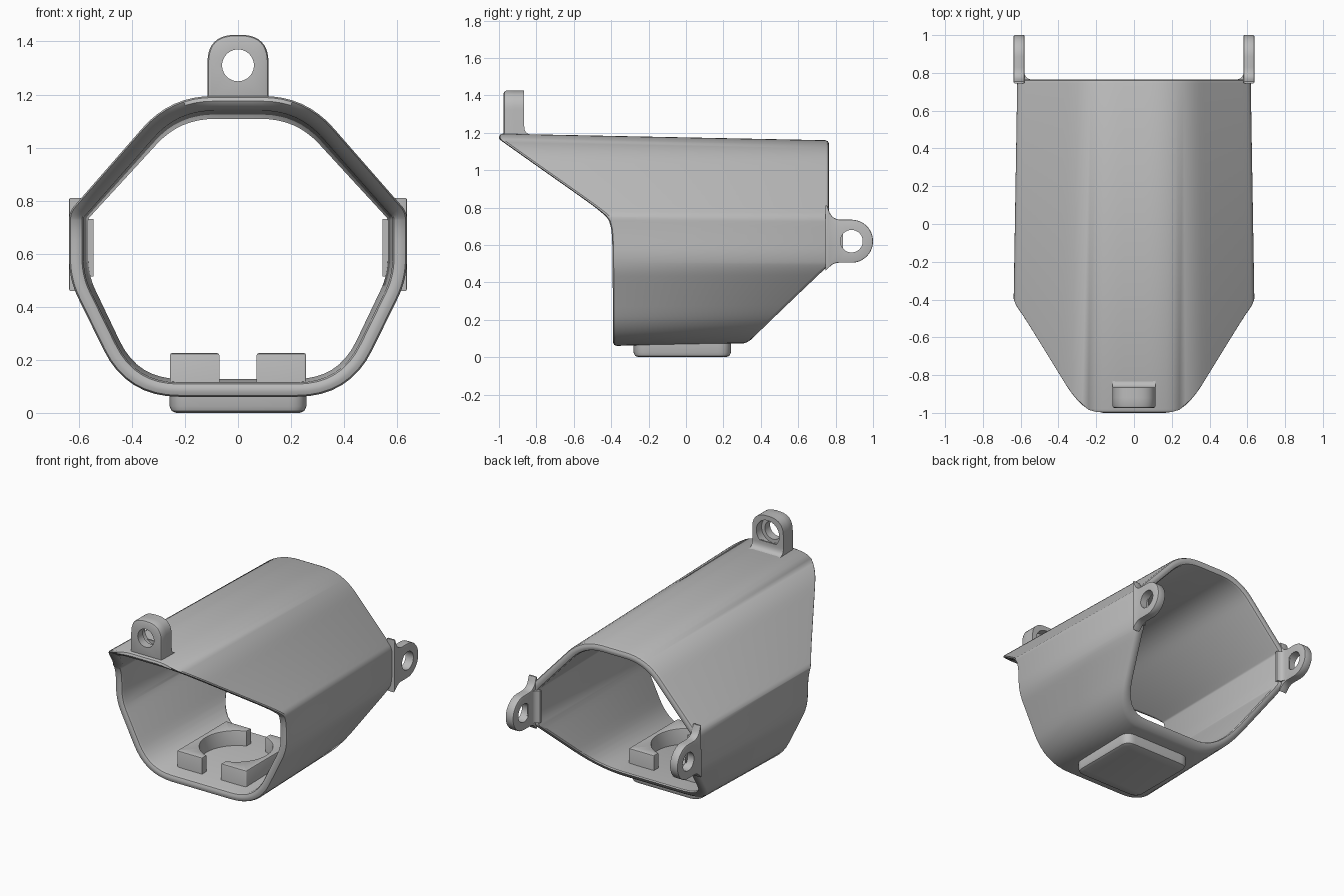
import bpy, bmesh, math
from mathutils import Vector

cube = bpy.data.objects.get("Cube")
if cube:
    bpy.data.objects.remove(cube, do_unlink=True)

grey = bpy.data.materials.new("plain grey")
grey.use_nodes = True
COLOUR = (0.5, 0.5, 0.5, 1)
grey.diffuse_color = COLOUR
grey.node_tree.nodes["Principled BSDF"].inputs["Base Color"].default_value = COLOUR


def finish(name, bm):
    bmesh.ops.recalc_face_normals(bm, faces=bm.faces)
    mesh = bpy.data.meshes.new(name)
    bm.to_mesh(mesh)
    bm.free()
    mesh.materials.append(grey)
    ob = bpy.data.objects.new(name, mesh)
    bpy.context.collection.objects.link(ob)
    bpy.ops.object.select_all(action='DESELECT')
    ob.select_set(True)
    bpy.context.view_layer.objects.active = ob
    bpy.ops.object.shade_smooth_by_angle(angle=math.radians(32))
    return ob


def rounded(corners, seg=8):
    """Closed outline from (u, v, fillet length) corners, counter-clockwise."""
    out = []
    for i, (u, v, f) in enumerate(corners):
        p = Vector((u, v))
        if f == 0:
            out.append(p)
            continue
        a = Vector(corners[i - 1][:2]) - p
        b = Vector(corners[(i + 1) % len(corners)][:2]) - p
        a, b = p + a.normalized() * f, p + b.normalized() * f
        for k in range(seg + 1):
            t = k / seg
            out.append(a * (1 - t) ** 2 + p * 2 * t * (1 - t) + b * t * t)
    area = sum(p.cross(out[i - 1]) for i, p in enumerate(out))
    return out[::-1] if area > 0 else out


def subdivide(pts, step):
    out = []
    for i, p in enumerate(pts):
        q = pts[(i + 1) % len(pts)]
        n = max(1, math.ceil((q - p).length / step))
        out += [p.lerp(q, k / n) for k in range(n)]
    return out


def inset(pts, d):
    """Outline moved inwards by d with mitred corners."""
    out = []
    for i, p in enumerate(pts):
        a = (p - pts[i - 1]).normalized()
        b = (pts[(i + 1) % len(pts)] - p).normalized()
        na, nb = Vector((-a.y, a.x)), Vector((-b.y, b.x))
        out.append(p + (na + nb) * d / max(0.4, 1 + na.dot(nb)))
    return out


def bridge(bm, r, s):
    for i in range(len(r)):
        bm.faces.new((r[i - 1], r[i], s[i], s[i - 1]))


AXES = {'x': lambda u, v, w: (w, u, v),
        'y': lambda u, v, w: (u, w, v),
        'z': lambda u, v, w: (u, v, w)}


def prism(name, pts, axis, w0, w1, bevel=(0, 0), hole=None):
    """Extruded outline with rounded end edges and an optional round hole."""
    bm = bmesh.new()
    levels = []
    for w, b, way in ((w0, bevel[0], 1), (w1, bevel[1], -1)):
        steps = [(b, 0), (b * .3, b * .3), (0, b)] if b else [(0, 0)]
        steps = [(d, w + way * s) for d, s in steps]
        levels += steps if way == 1 else steps[::-1]

    def ring(outline, w):
        return [bm.verts.new(AXES[axis](p.x, p.y, w)) for p in outline]

    rings = [ring(inset(pts, d), w) for d, w in levels]
    for r, s in zip(rings, rings[1:]):
        bridge(bm, r, s)
    ends = [[rings[0]], [rings[-1]]]
    if hole:
        u, v, rad = hole
        circle = [Vector((u + rad * math.cos(a), v + rad * math.sin(a)))
                  for a in (math.tau * k / 40 for k in range(40))]
        h0, h1 = ring(circle, w0), ring(circle, w1)
        bridge(bm, h0, h1)
        ends[0].append(h0)
        ends[1].append(h1)
    for loops in ends:
        edges = [bm.edges.get((r[i - 1], r[i])) for r in loops for i in range(len(r))]
        bmesh.ops.triangle_fill(bm, edges=edges, use_beauty=True)
    return finish(name, bm)


# Hollow eight-sided shell, with front and back rims cut to the side silhouette
def front_y(z):
    slope = -0.47 - (z - 0.80) * 1.444
    return max(-1.0, 0.5 * (-0.39 + slope - math.hypot(slope + 0.39, 0.06)))


def back_y(z):
    return min(0.765, 0.33 + (z - 0.05))


half = [(0.25, 1.195, .16), (0.637, 0.76, .03), (0.637, 0.50, .08), (0.42, 0.048, .2)]
profile = rounded(half + [(-x, z, f) for x, z, f in reversed(half)])
profile = subdivide(profile, 0.04)
WALL, R = 0.055, 0.02
section = [(0, R), (R * .3, R * .3), (R, 0), (WALL - R, 0), (WALL - R * .3, R * .3), (WALL, R)]

bm = bmesh.new()
rings = []
for rim, way, order in ((front_y, 1, section), (back_y, -1, section[::-1])):
    for d, s in order:
        ring = []
        for p in inset(profile, d):
            y = rim(p.y) + way * s
            ring.append(bm.verts.new((p.x * (1 - 0.026 * (y + 0.39)), y,
                                      0.62 + (p.y - 0.62) * (1 - 0.035 * (y + 1)))))
        rings.append(ring)
for i in range(len(rings)):
    bridge(bm, rings[i - 1], rings[i])
finish("shell", bm)

# Upright front lug with a counterbored hole and a fillet behind it
arch = rounded([(-.115, 1.165, 0), (.115, 1.165, 0), (.115, 1.425, .105), (-.115, 1.425, .105)], 10)
prism("front_lug", arch, 'y', -0.975, -0.92, (0.014, 0), (0, 1.31, 0.06))
prism("front_lug_counterbore", arch, 'y', -0.92, -0.865, (0, 0), (0, 1.31, 0.085))
foot = rounded([(-.875, 1.25, 0), (-.875, 1.16, 0), (-.81, 1.16, 0), (-.81, 1.19, 0),
                (-.865, 1.19, .045), (-.865, 1.25, 0)])
prism("front_lug_fillet", foot, 'x', -0.115, 0.115)

# Rounded lugs at the back, one each side
arc = [(0.885 + 0.115 * math.cos(a), 0.62 + 0.115 * math.sin(a), 0)
       for a in (math.pi * (k / 24 - 0.5) for k in range(25))]
lug = rounded([(0.745, 0.46, 0), (0.79, 0.505, .03)] + arc
              + [(0.78, 0.735, .05), (0.755, 0.81, 0), (0.745, 0.81, 0)])
for side, s in (("left", 1), ("right", -1)):
    lo, hi = sorted((s * 0.58, s * 0.637))
    prism("back_lug_" + side, lug, 'x', lo, hi, (0.005, 0.005), (0.885, 0.62, 0.06))
    root = rounded([(s * .59, .75, 0), (s * .545, .75, 0), (s * .545, .765, 0),
                    (s * .58, .775, .03), (s * .58, .84, 0), (s * .59, .84, 0)])
    prism("back_lug_fillet_" + side, root, 'z', 0.515, 0.73)

# Raised pad under the floor
pad = rounded([(-.258, -.28, .07), (.258, -.28, .07), (.258, .24, .07), (-.258, .24, .07)])
prism("bottom_pad", pad, 'z', 0.0, 0.085, (0.025, 0))

# Slotted round socket standing on the floor, in two halves
RAD, GAP = 0.222, 0.07
a0 = math.acos(GAP / RAD)
bore = [(RAD * math.cos(a), -0.02 + RAD * math.sin(a), 0)
        for a in (a0 * (1 - k / 16) for k in range(33))]
block = [(GAP, -.28, 0), (.257, -.28, .008), (.257, .24, .008), (GAP, .24, 0)] + bore
for side, s in (("left", 1), ("right", -1)):
    outline = rounded([(s * x, y, f) for x, y, f in block], 3)
    prism("socket_" + side, outline, 'z', 0.08, 0.225, (0, 0.008))
